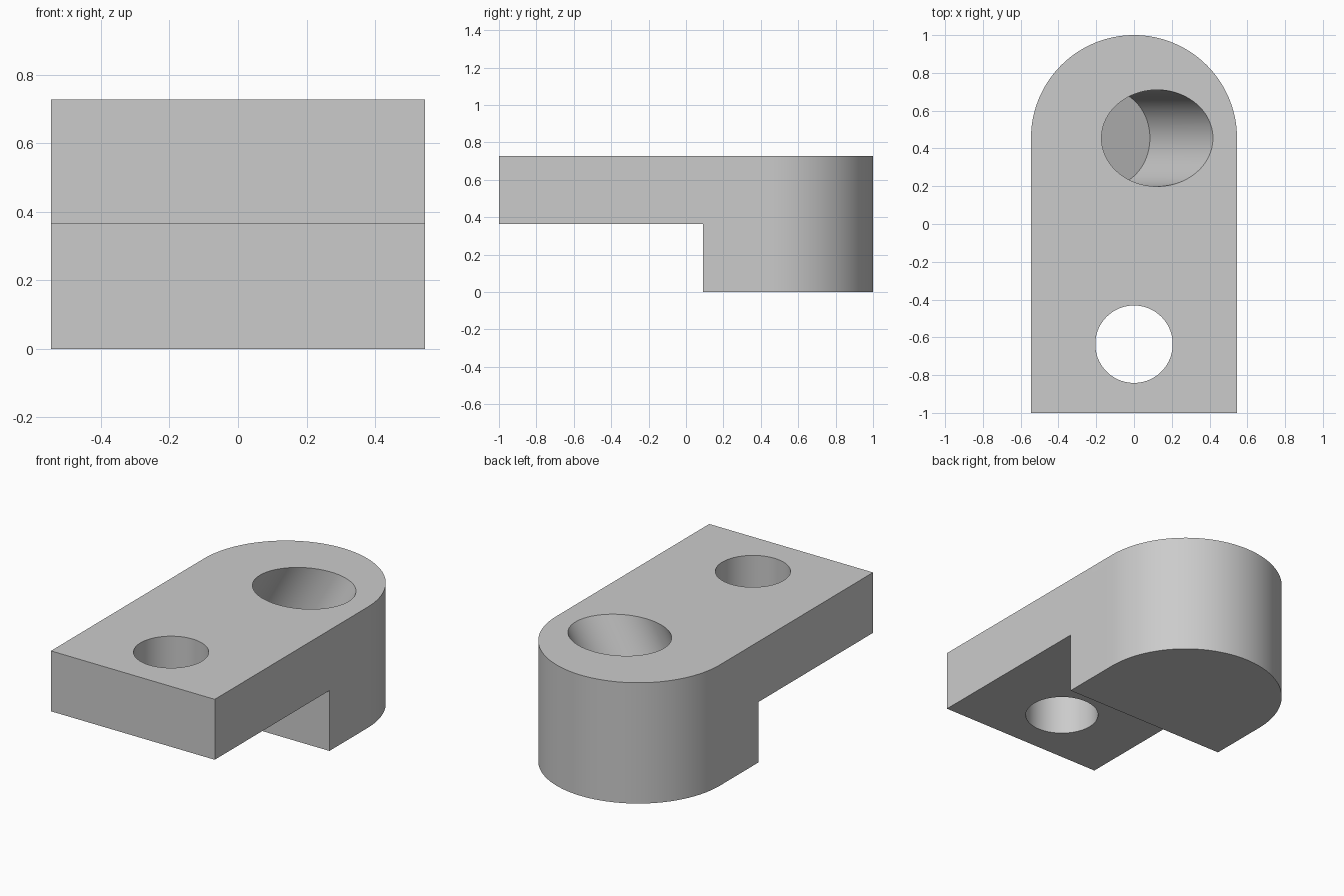
import bpy
import bmesh
from math import pi, cos, sin, radians
from mathutils import Matrix, Vector

cube = bpy.data.objects.get("Cube")
if cube:
    bpy.data.objects.remove(cube, do_unlink=True)

UNIT = 1 / 11           # the part is 11 half-lengths long
HALF_W = 6 * UNIT
HEIGHT = 8 * UNIT
PLATE_Z = 4 * UNIT
ARC_Y = 5 * UNIT

grey = bpy.data.materials.new("plain grey")
grey.use_nodes = True
COLOUR = (0.6, 0.6, 0.6, 1)
grey.diffuse_color = COLOUR
grey.node_tree.nodes["Principled BSDF"].inputs["Base Color"].default_value = COLOUR


def make_object(name, bm):
    bmesh.ops.recalc_face_normals(bm, faces=bm.faces)
    mesh = bpy.data.meshes.new(name)
    bm.to_mesh(mesh)
    bm.free()
    mesh.materials.append(grey)
    obj = bpy.data.objects.new(name, mesh)
    bpy.context.collection.objects.link(obj)
    return obj


def cylinder_cutter(name, radius, start, end):
    """Cylinder running from start to end."""
    start, end = Vector(start), Vector(end)
    axis = end - start
    turn = axis.to_track_quat("Z", "Y").to_matrix().to_4x4()
    bm = bmesh.new()
    bmesh.ops.create_cone(bm, cap_ends=True, segments=96, radius1=radius,
                          radius2=radius, depth=axis.length,
                          matrix=Matrix.Translation((start + end) / 2) @ turn)
    return make_object(name, bm)


# Body: straight sides with a half-round back end
STEPS = 64
outline = [(-HALF_W, -1), (HALF_W, -1)]
outline += [(HALF_W * cos(pi * i / STEPS), ARC_Y + HALF_W * sin(pi * i / STEPS))
            for i in range(STEPS + 1)]
bm = bmesh.new()
base = bm.faces.new([bm.verts.new((x, y, 0)) for x, y in outline])
top = bmesh.ops.extrude_face_region(bm, geom=[base])["geom"]
bmesh.ops.translate(bm, vec=(0, 0, HEIGHT),
                    verts=[v for v in top if isinstance(v, bmesh.types.BMVert)])
body = make_object("stepped_bracket", bm)

# Step under the front plate
bm = bmesh.new()
bmesh.ops.create_cube(bm, size=2, matrix=Matrix.Translation((0, UNIT - 1, PLATE_Z - 1)))
bmesh.ops.scale(bm, vec=(1, 1.2, 1), verts=bm.verts,
                space=Matrix.Translation((0, -UNIT, 0)))
cutters = [make_object("step_cutter", bm)]

# Through hole in the plate
cutters.append(cylinder_cutter("through_hole_cutter", 0.205,
                               (0, -7 * UNIT, 0.1), (0, -7 * UNIT, 1)))

# Blind hole leaning thirty degrees sideways, with a square-ended floor
lean = Vector((sin(radians(30)), 0, cos(radians(30))))
mouth = Vector((0.123, ARC_Y, HEIGHT))
cutters.append(cylinder_cutter("slanted_hole_cutter", 0.2555,
                               mouth - lean * 0.52, mouth + lean * 0.5))

# Cut, bake and shade
bpy.context.view_layer.objects.active = body
body.select_set(True)
for cutter in cutters:
    cut = body.modifiers.new(cutter.name, "BOOLEAN")
    cut.operation = "DIFFERENCE"
    cut.solver = "EXACT"
    cut.object = cutter
    bpy.ops.object.modifier_apply(modifier=cut.name)
    bpy.data.objects.remove(cutter, do_unlink=True)

bpy.ops.object.select_all(action="DESELECT")
body.select_set(True)
bpy.ops.object.shade_smooth_by_angle(angle=radians(30))
